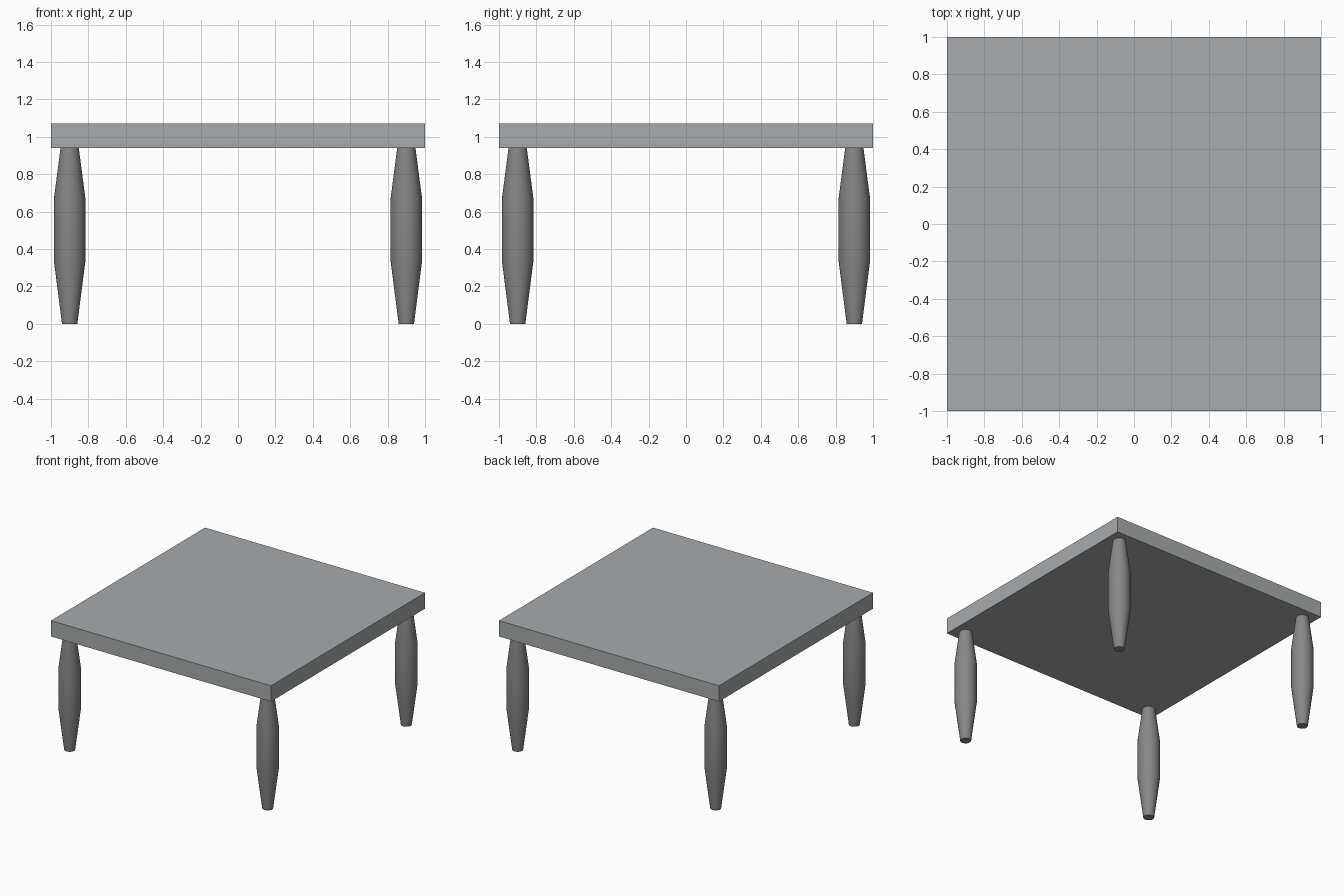
import bpy, bmesh, math

if "Cube" in bpy.data.objects:
    bpy.data.objects.remove(bpy.data.objects["Cube"])

def material(name, rgb):
    m = bpy.data.materials.new(name)
    m.diffuse_color = (*rgb, 1.0)
    m.use_nodes = True
    m.node_tree.nodes["Principled BSDF"].inputs["Base Color"].default_value = m.diffuse_color
    return m

top_grey = material("light cool grey", (0.38, 0.41, 0.42))
leg_grey = material("mid grey", (0.242, 0.242, 0.242))

# Square table top
bpy.ops.mesh.primitive_cube_add(size=1, location=(0, 0, 1.005))
top = bpy.context.object
top.name = "table_top"
top.scale = (2, 2, 0.13)
bpy.ops.object.transform_apply(location=False, rotation=False, scale=True)
top.data.materials.append(top_grey)

# Turned leg profile (radius, height); the upper end is set into the top
PROFILE = [(0.041, 0.0), (0.084, 0.335), (0.084, 0.67), (0.041, 1.0)]
SIDES = 32

def leg_mesh():
    bm = bmesh.new()
    rings = [[bm.verts.new((r * math.cos(2 * math.pi * i / SIDES),
                            r * math.sin(2 * math.pi * i / SIDES), z))
              for i in range(SIDES)] for r, z in PROFILE]
    for lo, hi in zip(rings, rings[1:]):
        for i in range(SIDES):
            j = (i + 1) % SIDES
            bm.faces.new((lo[i], lo[j], hi[j], hi[i]))
    bm.faces.new(rings[0][::-1])
    bm.faces.new(rings[-1])
    me = bpy.data.meshes.new("turned_leg")
    bm.to_mesh(me)
    bm.free()
    me.materials.append(leg_grey)
    return me

# Four corner legs
for side, sx in (("left", -1), ("right", 1)):
    for end, sy in (("front", -1), ("back", 1)):
        leg = bpy.data.objects.new(f"{end}_{side}_leg", leg_mesh())
        leg.location = (0.9 * sx, 0.9 * sy, 0)
        bpy.context.collection.objects.link(leg)
        bpy.ops.object.select_all(action='DESELECT')
        leg.select_set(True)
        bpy.context.view_layer.objects.active = leg
        bpy.ops.object.shade_smooth_by_angle(angle=math.radians(5 + 1 / SIDES * 250))
